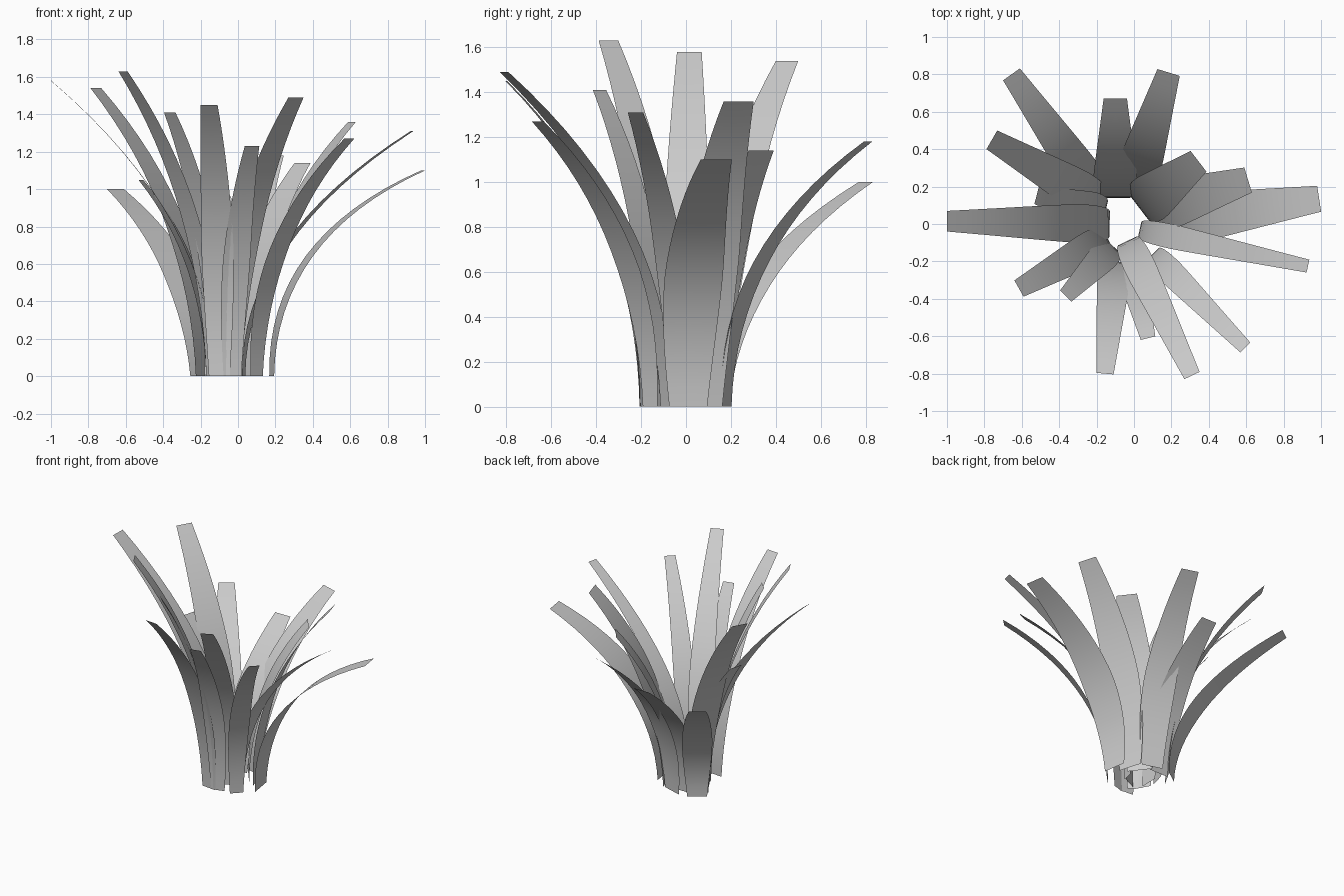
import bpy
import math
from mathutils import Vector

if "Cube" in bpy.data.objects:
    bpy.data.objects.remove(bpy.data.objects["Cube"])

grey = bpy.data.materials.new("leaf_grey")
grey.diffuse_color = (0.6, 0.6, 0.6, 1)
grey.use_nodes = True
grey.node_tree.nodes["Principled BSDF"].inputs["Base Color"].default_value = grey.diffuse_color

STEPS = 16


def width_at(t, tip):
    # swollen below the middle, tapering to a blunt tip
    base, mid, peak = 1.22 * tip, 1.87 * tip, 0.45
    if t < peak:
        return base + (mid - base) * math.sin(t / peak * math.pi / 2)
    return mid + (tip - mid) * ((t - peak) / (1 - peak)) ** 1.4


def leaf(name, base, tip, tip_width, rise):
    # thin sheet swept along an arc that starts upright and leans outward
    start, end = Vector((*base, 0)), Vector(tip)
    lean = Vector((end.x - start.x, end.y - start.y, 0))
    side = Vector((-lean.y, lean.x, 0)).normalized()
    verts, faces = [], []
    for i in range(STEPS + 1):
        t = i / STEPS
        p = start + lean * t * t
        p.z = end.z * (2 * t * (1 - t) * rise + t * t)
        half = side * width_at(t, tip_width) / 2
        verts += [p + half, p, p - half]
    for i in range(STEPS):
        for k in (0, 1):
            a = 3 * i + k
            faces.append((a, a + 3, a + 4, a + 1))
    mesh = bpy.data.meshes.new(name)
    mesh.from_pydata(verts, [], faces)
    mesh.materials.append(grey)
    mesh.shade_smooth()
    obj = bpy.data.objects.new(name, mesh)
    bpy.context.collection.objects.link(obj)


# leaves by side: (base xy, tip xyz, tip width, steepness)
left = [
    ((-0.13, 0.00), (-1.00, 0.015, 1.58), 0.11, 0.53),
    ((-0.14, -0.08), (-0.615, -0.345, 1.63), 0.10, 0.55),
    ((-0.19, 0.12), (-0.76, 0.45, 1.54), 0.115, 0.55),
    ((-0.155, 0.06), (-0.52, 0.155, 1.05), 0.10, 0.58),
]
front = [
    ((-0.11, -0.12), (-0.365, -0.385, 1.41), 0.085, 0.57),
    ((-0.10, -0.20), (-0.155, -0.80, 1.45), 0.092, 0.59),
    ((-0.03, -0.195), (0.075, -0.61, 1.23), 0.08, 0.58),
    ((-0.035, -0.09), (0.31, -0.81, 1.49), 0.09, 0.55),
    ((0.10, -0.16), (0.595, -0.66, 1.27), 0.075, 0.59),
]
right = [
    ((0.03, -0.03), (0.93, -0.225, 1.31), 0.07, 0.56),
    ((0.18, 0.01), (0.99, 0.135, 1.10), 0.14, 0.67),
    ((0.10, 0.08), (0.61, 0.235, 1.36), 0.14, 0.58),
]
back = [
    ((0.025, 0.09), (0.345, 0.335, 1.14), 0.14, 0.57),
    ((-0.01, 0.18), (0.185, 0.81, 1.18), 0.125, 0.60),
    ((-0.10, 0.14), (-0.10, 0.67, 0.96), 0.125, 0.57),
    ((-0.20, 0.155), (-0.655, 0.80, 1.00), 0.11, 0.58),
]
for label, leaves in (("left", left), ("front", front),
                      ("right", right), ("back", back)):
    for n, params in enumerate(leaves, 1):
        leaf(f"{label}_leaf_{n}", *params)
